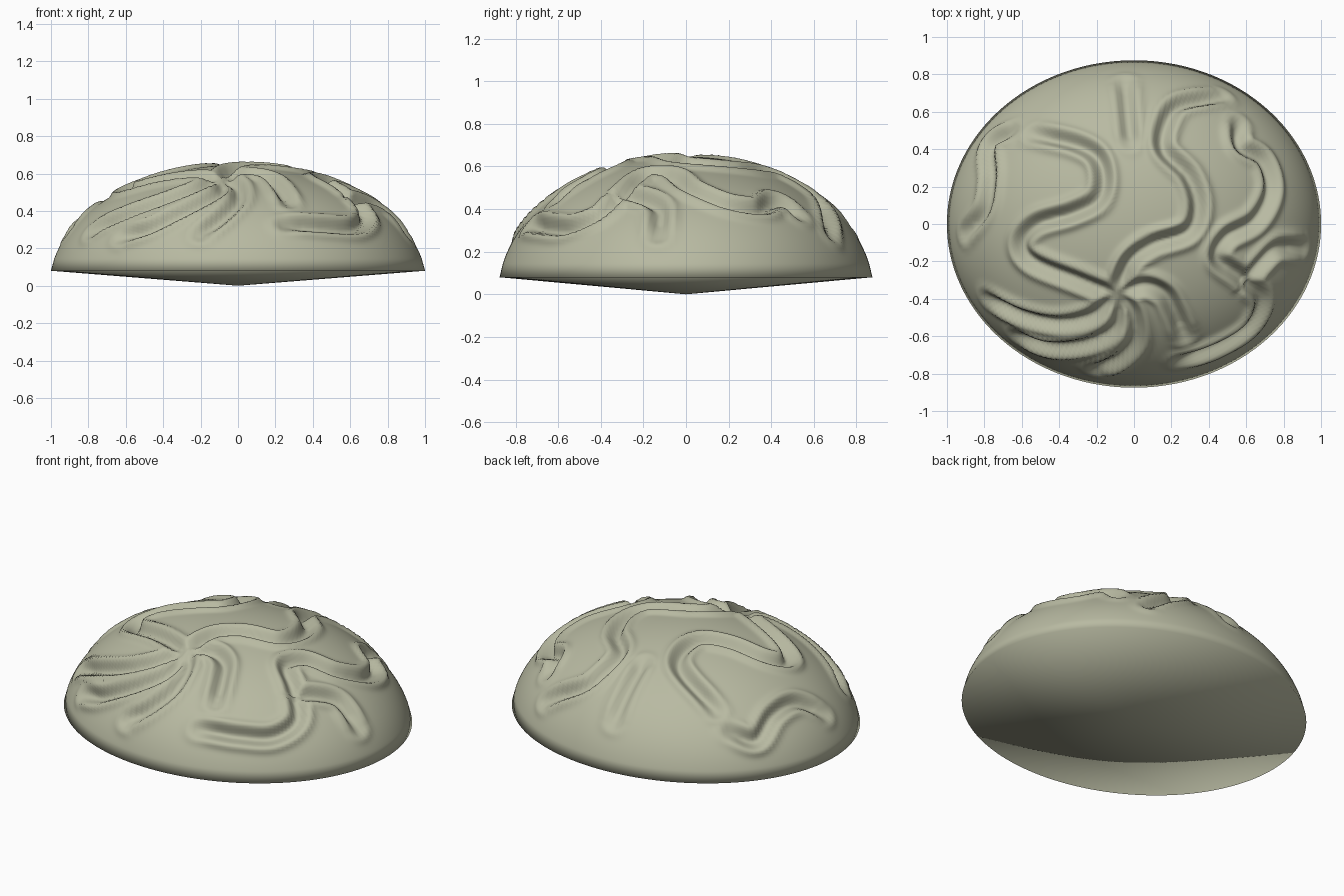
import bpy, bmesh, math
from mathutils import Vector, kdtree

if "Cube" in bpy.data.objects:
    bpy.data.objects.remove(bpy.data.objects["Cube"])

RX, RY, RZ = 1.008, 0.882, 0.646      # ellipsoid radii of the dome
SEGS, RINGS = 220, 72
PHI_END = math.acos(0.08 / RZ)        # polar angle of the rim
PHI_LAST = PHI_END - 0.1              # last ring before the soft rim band

# Winding channels as seen from the top: (strength, points)
PATHS = [
    (1, [(-.54, .48), (-.32, .43), (-.2, .36), (-.165, .24), (-.2, .13), (-.33, .06),
         (-.52, .0), (-.6, -.1), (-.54, -.2), (-.3, -.3), (-.1, -.38)]),
    (1, [(.47, .68), (.25, .64), (.17, .54), (.16, .4), (.29, .26), (.34, .1),
         (.29, -.04), (.1, -.11), (-.02, -.2), (-.08, -.34)]),
    (1, [(.56, .53), (.57, .42), (.69, .34), (.73, .18), (.65, .02), (.5, -.07),
         (.45, -.18), (.57, -.28), (.68, -.4), (.62, -.55), (.45, -.66), (.25, -.73)]),
    (1, [(.9, -.13), (.77, -.13), (.68, -.21), (.6, -.31)]),
    (1, [(-.08, -.38), (.05, -.33), (.16, -.37), (.22, -.47), (.27, -.6)]),
    (1, [(-.08, -.38), (-.01, -.48), (0, -.62), (-.08, -.72), (-.2, -.78)]),
    (1, [(-.1, -.38), (-.22, -.49), (-.4, -.53), (-.6, -.49), (-.78, -.4)]),
    (1, [(-.08, -.4), (-.1, -.55), (-.25, -.64), (-.45, -.66), (-.62, -.6)]),
    (.9, [(-.65, .5), (-.77, .42), (-.77, .25), (-.8, .08), (-.9, -.05)]),
    (.7, [(-.05, .76), (-.04, .65), (-.03, .54), (-.02, .44)]),
]


def on_dome(x, y):
    return Vector((x, y, RZ * math.sqrt(max(0, 1 - (x / RX) ** 2 - (y / RY) ** 2))))


def smooth_path(pts, n=14):
    """Catmull-Rom samples through the points."""
    p = [Vector(q) for q in [pts[0]] + pts + [pts[-1]]]
    out = []
    for i in range(1, len(p) - 2):
        a, b, c, d = p[i - 1:i + 3]
        for k in range(n):
            t = k / n
            out.append(0.5 * (2 * b + (c - a) * t + (2 * a - 5 * b + 4 * c - d) * t * t
                              + (3 * b - a - 3 * c + d) * t ** 3))
    return out + [p[-1]]


samples = []
for strength, path in PATHS:
    line = smooth_path(path)
    for i, s in enumerate(line):
        # channels fade out towards their ends
        fade = min(1, 0.4 + min(i, len(line) - 1 - i) / 12)
        samples.append((on_dome(s.x, s.y), fade * strength))
tree = kdtree.KDTree(len(samples))
for i, (co, _) in enumerate(samples):
    tree.insert(co, i)
tree.balance()


def relief(co):
    """Trench with a raised lip on either side."""
    _, i, d = tree.find(co)
    trench = -0.042 * math.exp(-(d / 0.034) ** 2)
    lip = 0.022 * math.exp(-((d - 0.064) / 0.025) ** 2)
    return (trench + lip) * samples[i][1]


def dome_point(phi, a):
    co = Vector((RX * math.sin(phi) * math.cos(a), RY * math.sin(phi) * math.sin(a),
                 RZ * math.cos(phi)))
    n = Vector((co.x / RX ** 2, co.y / RY ** 2, co.z / RZ ** 2)).normalized()
    edge = max(0, min(1, (PHI_END - phi) / 0.15))
    return co + n * relief(co) * edge


# Carved dome closed underneath by a shallow cone
bm = bmesh.new()
top = bm.verts.new(dome_point(0, 0))
base = bm.verts.new((0, 0, 0))
angles = [PHI_LAST * r / RINGS for r in range(1, RINGS + 1)] + [PHI_END]
rings = [[bm.verts.new(dome_point(phi, 2 * math.pi * s / SEGS)) for s in range(SEGS)]
         for phi in angles]
for s in range(SEGS):
    t = (s + 1) % SEGS
    bm.faces.new((top, rings[0][s], rings[0][t]))
    bm.faces.new((base, rings[-1][t], rings[-1][s]))
    for r0, r1 in zip(rings, rings[1:]):
        bm.faces.new((r0[s], r1[s], r1[t], r0[t]))
for f in bm.faces:
    f.smooth = True
mesh = bpy.data.meshes.new("carved_dome")
bm.to_mesh(mesh)
bm.free()
olive = bpy.data.materials.new("olive_grey")
olive.diffuse_color = (0.48, 0.49, 0.36, 1)
olive.use_nodes = True
olive.node_tree.nodes["Principled BSDF"].inputs["Base Color"].default_value = olive.diffuse_color
mesh.materials.append(olive)
bpy.context.collection.objects.link(bpy.data.objects.new("carved_dome", mesh))
